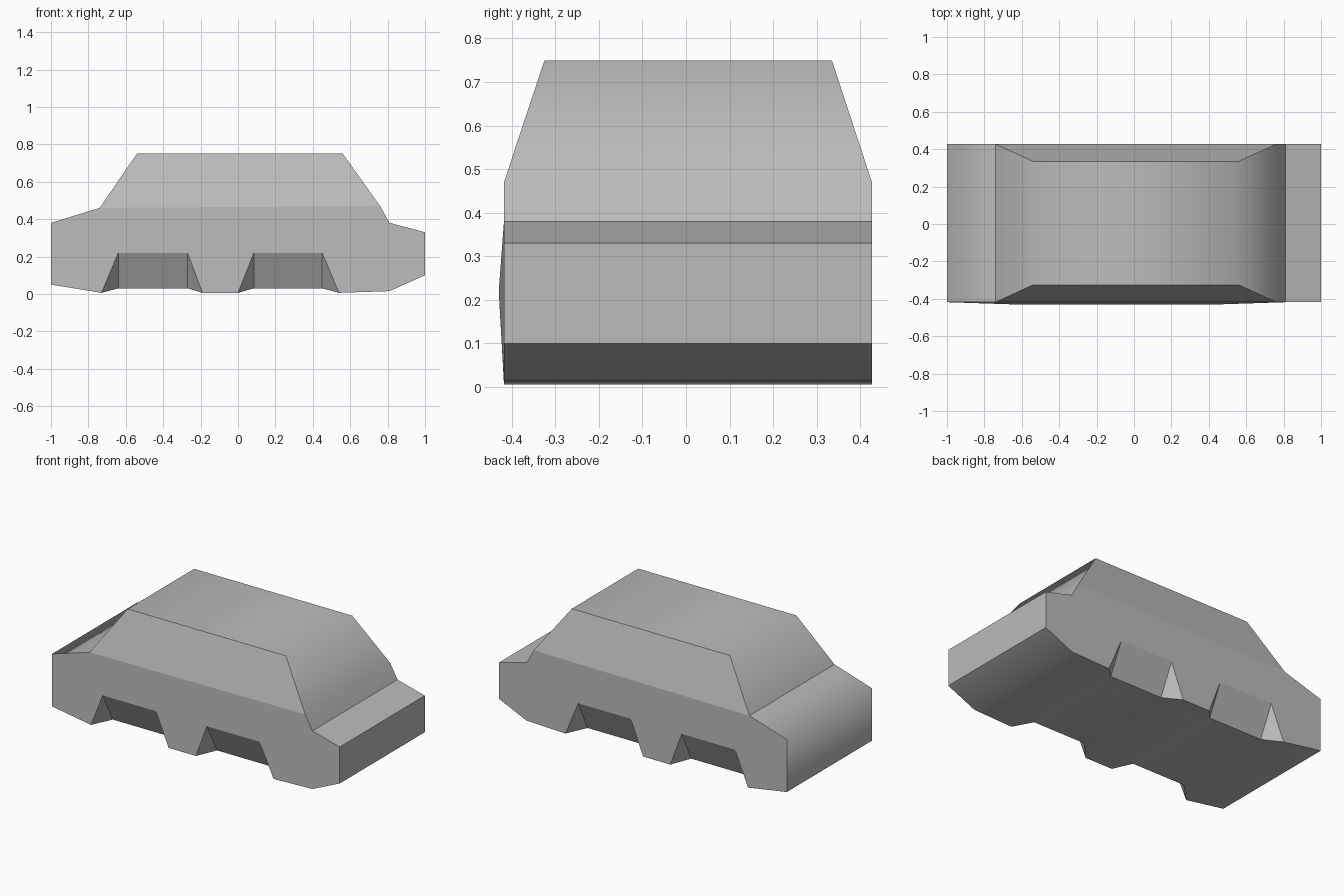
import bpy
import bmesh

cube = bpy.data.objects.get("Cube")
if cube:
    bpy.data.objects.remove(cube, do_unlink=True)

# Body paint
paint = bpy.data.materials.new("grey_paint")
paint.use_nodes = True
GREY = (0.5, 0.5, 0.5, 1)
paint.diffuse_color = GREY
paint.node_tree.nodes["Principled BSDF"].inputs["Base Color"].default_value = GREY

# Half widths: sills, roof and the inner foot of the wheel cutouts
SIDES = {
    "front": {"side": -0.418, "roof": -0.325, "arch": -0.43, "inner": -0.33},
    "back": {"side": 0.427, "roof": 0.335, "arch": 0.427, "inner": 0.335},
}

# Upper profile, from the tail to the nose: x, z, depth
UPPER = [(-1, 0.38, "side"), (-0.74, 0.46, "side"), (-0.54, 0.75, "roof"),
         (0.56, 0.75, "roof"), (0.76, 0.47, "side"), (0.81, 0.38, "side"),
         (1, 0.33, "side")]
# Lower corners of the tail and nose, and the two wheel cutouts
TAIL, NOSE_LOW, NOSE_UNDER = (-1, 0.05), (1, 0.10), (0.81, 0.015)
CUTOUTS = [(-0.73, -0.64, -0.27, -0.19), (0.0, 0.085, 0.45, 0.54)]
FOOT, ARCH, INNER = 0.006, 0.22, 0.03

bm = bmesh.new()


def build_side(depth):
    """Make one flank; return its upper row and its underside row."""
    def vert(x, z, key="side"):
        return bm.verts.new((x, depth[key], z))

    upper = [vert(*p) for p in UPPER]
    outline, floor = [vert(*TAIL)], []
    floor.append(outline[0])
    for x0, x1, x2, x3 in CUTOUTS:
        a, d = vert(x0, FOOT), vert(x3, FOOT)
        b, c = vert(x1, ARCH, "arch"), vert(x2, ARCH, "arch")
        i, j = vert(x1, INNER, "inner"), vert(x2, INNER, "inner")
        bm.faces.new((a, b, i))
        bm.faces.new((b, c, j, i))
        bm.faces.new((c, d, j))
        outline += [a, b, c, d]
        floor += [a, i, j, d]
    tip = [vert(*NOSE_UNDER), vert(*NOSE_LOW)]
    outline += tip
    floor += tip
    # Flank below the belt line, and the sloped cabin side
    belt = [upper[k] for k in (6, 5, 4, 1, 0)]
    bm.faces.new(outline + belt)
    bm.faces.new(upper[1:5])
    return upper, floor


up_a, low_a = build_side(SIDES["front"])
up_b, low_b = build_side(SIDES["back"])

# Bridge the flanks all the way round: top, nose, underside, tail
ring_a = up_a + low_a[::-1]
ring_b = up_b + low_b[::-1]
n = len(ring_a)
for k in range(n):
    m = (k + 1) % n
    bm.faces.new((ring_a[k], ring_a[m], ring_b[m], ring_b[k]))

bmesh.ops.recalc_face_normals(bm, faces=bm.faces)


def is_flank(face):
    return abs(face.normal.y) > 0.8 and face.calc_center_median().z > 0.2


def panel(face):
    """Name the smooth panel that a face belongs to."""
    c = face.calc_center_median()
    if is_flank(face):
        return "flank"
    if face.normal.z < -0.9:
        return "underside"
    if c.x < -0.75:
        return "tail"
    if c.z > 0.4:
        return "cabin"
    return face.index


bm.faces.index_update()
for f in bm.faces:
    f.smooth = True
for e in bm.edges:
    e.smooth = len({panel(f) for f in e.link_faces}) == 1

mesh = bpy.data.meshes.new("car_body")
bm.to_mesh(mesh)
bm.free()
mesh.materials.append(paint)
body = bpy.data.objects.new("car_body", mesh)
bpy.context.collection.objects.link(body)
